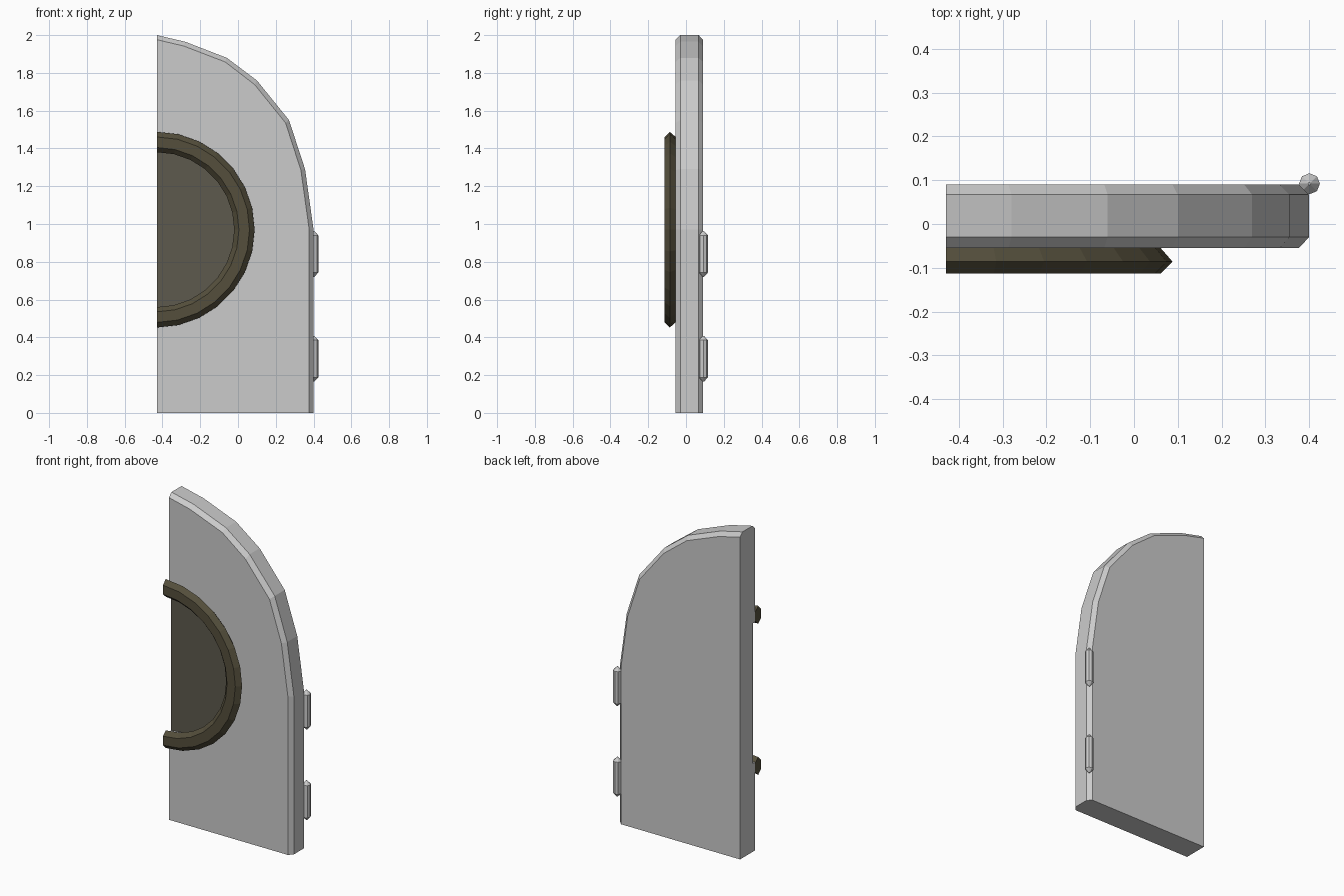
import bpy, bmesh, math
from mathutils import Vector

if "Cube" in bpy.data.objects:
    bpy.data.objects.remove(bpy.data.objects["Cube"])

LEFT = -0.43      # straight meeting edge of the door leaf
RING_Z = 0.97     # centre height of the round fitting


def material(name, rgb):
    m = bpy.data.materials.new(name)
    m.diffuse_color = (*rgb, 1)
    m.use_nodes = True
    m.node_tree.nodes["Principled BSDF"].inputs["Base Color"].default_value = m.diffuse_color
    return m


def loft(name, loops, mat=None):
    """Skin a list of equal-length closed loops and cap both ends."""
    bm = bmesh.new()
    rows = [[bm.verts.new(p) for p in loop] for loop in loops]
    n = len(rows[0])
    for a, b in zip(rows, rows[1:]):
        for i in range(n):
            j = (i + 1) % n
            bm.faces.new((a[i], a[j], b[j], b[i]))
    bm.faces.new(rows[0][::-1])
    bm.faces.new(rows[-1])
    bmesh.ops.recalc_face_normals(bm, faces=bm.faces)
    me = bpy.data.meshes.new(name)
    bm.to_mesh(me)
    bm.free()
    ob = bpy.data.objects.new(name, me)
    bpy.context.collection.objects.link(ob)
    if mat:
        me.materials.append(mat)
    return ob


def arc(r, y, steps, start, end):
    angles = [math.radians(start + (end - start) * i / steps) for i in range(steps + 1)]
    return [(LEFT + r * math.cos(a), y, RING_Z + r * math.sin(a)) for a in angles]


# Door leaf: arched outline with chamfered front and back edges
outer = [(0.40, 0), (0.40, 0.97), (0.355, 1.29), (0.27, 1.55),
         (0.10, 1.76), (-0.06, 1.88), (-0.28, 1.965), (LEFT, 2.0)]
inner = [(0.377, 0), (0.377, 0.97), (0.333, 1.285), (0.252, 1.535),
         (0.088, 1.738), (-0.068, 1.858), (-0.287, 1.942), (LEFT, 1.976)]
sections = [(inner, -0.055), (outer, -0.03), (outer, 0.067), (inner, 0.09)]
door = loft("door_leaf", [[(x, y, z) for x, z in pts + [(LEFT, 0)]]
                          for pts, y in sections])

# Shallow round recess cut into the front
cutter = loft("recess_cutter", [arc(0.43, y, 28, 0, 360)[:-1] for y in (-0.2, -0.03)])
mod = door.modifiers.new("recess", 'BOOLEAN')
mod.operation = 'DIFFERENCE'
mod.solver = 'EXACT'
mod.object = cutter
bpy.context.view_layer.objects.active = door
bpy.ops.object.modifier_apply(modifier=mod.name)
bpy.data.objects.remove(cutter)

# Dark plate on the recess floor
loft("recess_plate", [arc(0.43, y, 14, -90, 90) for y in (-0.036, -0.03)],
     material("plate_brown", (0.11, 0.10, 0.075)))

# Half ring framing the recess: hexagonal section swept through 180 degrees
profile = [(0.518, -0.086), (0.491, -0.113), (0.435, -0.113),
           (0.410, -0.086), (0.435, -0.055), (0.491, -0.055)]
paths = [arc(r, y, 14, -90, 90) for r, y in profile]
loft("half_ring", list(zip(*paths)), material("ring_brown", (0.09, 0.078, 0.045)))

# Two hinge barrels with pointed ends on the outer edge
for name, z0 in (("lower_hinge", 0.165), ("upper_hinge", 0.72)):
    rings = [(0.003, 0), (0.024, 0.023), (0.024, 0.22), (0.003, 0.243)]
    loft(name, [[(0.401 + r * math.cos(k * math.pi / 4),
                  0.092 + r * math.sin(k * math.pi / 4), z0 + h) for k in range(8)]
                for r, h in rings])
